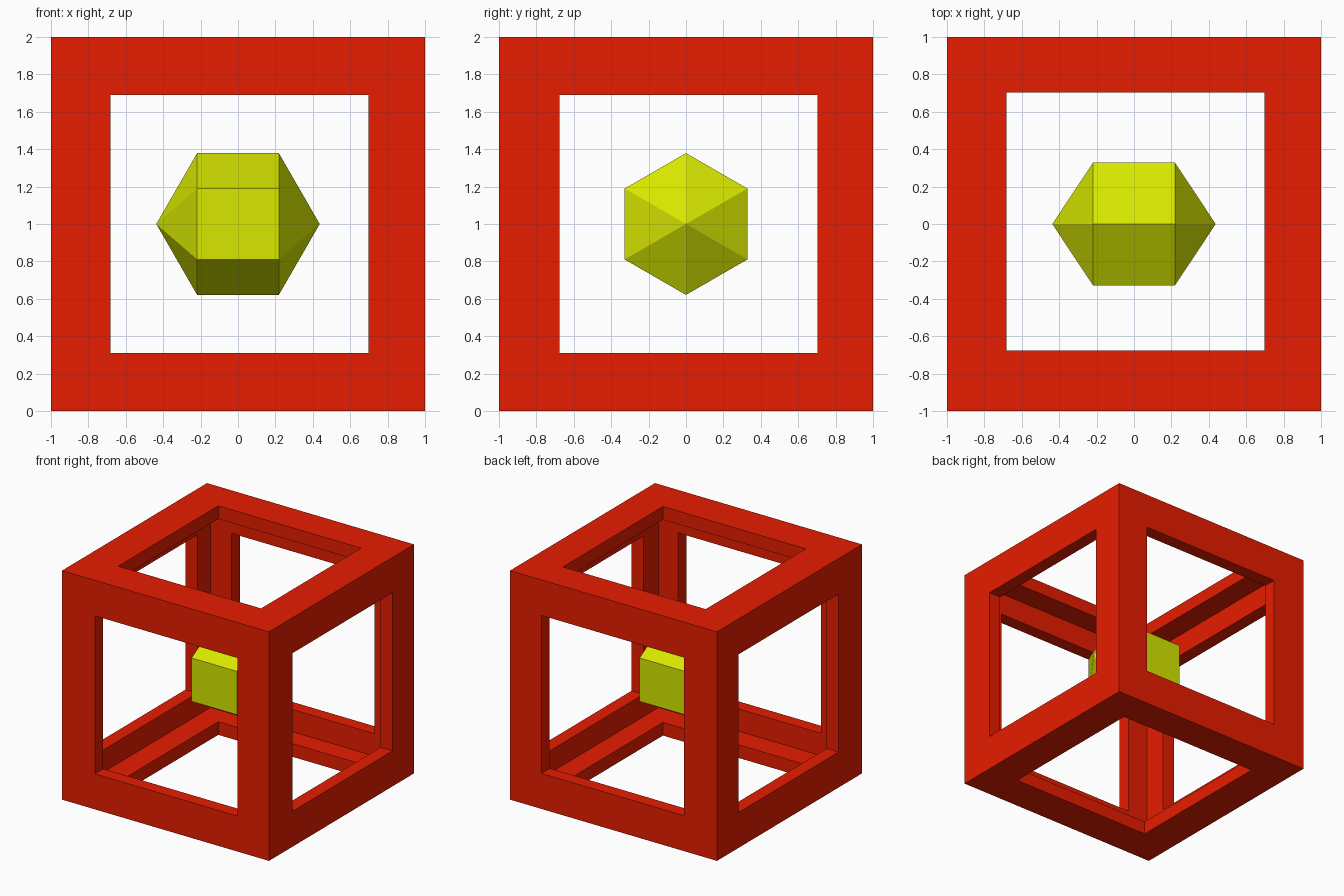
import bpy, bmesh
from math import pi
from mathutils import Matrix, Vector

if "Cube" in bpy.data.objects:
    bpy.data.objects.remove(bpy.data.objects["Cube"])


def material(name, color):
    mat = bpy.data.materials.new(name)
    mat.diffuse_color = (*color, 1)
    mat.use_nodes = True
    mat.node_tree.nodes["Principled BSDF"].inputs["Base Color"].default_value = mat.diffuse_color
    return mat


def finish(bm, name, mat):
    mesh = bpy.data.meshes.new(name)
    bm.to_mesh(mesh)
    bm.free()
    mesh.materials.append(mat)
    obj = bpy.data.objects.new(name, mesh)
    obj.location.z = 1
    bpy.context.collection.objects.link(obj)
    return obj


red = material("red", (0.8, 0.012, 0.0))
yellow = material("yellow", (0.68, 0.8, 0.0))

# Hollow cube frame: inset every side, remove the centres, thicken inward
bm = bmesh.new()
bmesh.ops.create_cube(bm, size=2)
sides = bm.faces[:]
bmesh.ops.inset_individual(bm, faces=sides, thickness=0.31, use_even_offset=True)
shift = Vector((0.007, 0.013, 0))  # openings sit slightly off centre
for face in sides:
    n = face.normal
    for v in face.verts:
        v.co += shift - n * shift.dot(n)
bmesh.ops.delete(bm, geom=sides, context='FACES_ONLY')
frame = finish(bm, "cube_frame", red)
shell = frame.modifiers.new("thickness", 'SOLIDIFY')
shell.thickness = 0.115
shell.offset = -1
shell.use_even_offset = True

# Hexagonal crystal lying along x: prism with a pyramid poked onto each end
bm = bmesh.new()
bmesh.ops.create_cone(bm, cap_ends=True, segments=6, radius1=0.379,
                      radius2=0.379, depth=0.437)
caps = [f for f in bm.faces if len(f.verts) == 6]
bmesh.ops.poke(bm, faces=caps)
for v in bm.verts:
    if v.co.xy.length < 0.01:
        v.co.z *= 2
bmesh.ops.rotate(bm, verts=bm.verts, matrix=Matrix.Rotation(pi / 2, 3, 'Y'))
# Turn so that one ridge points straight up
if max(v.co.z for v in bm.verts) < 0.35:
    bmesh.ops.rotate(bm, verts=bm.verts, matrix=Matrix.Rotation(pi / 6, 3, 'X'))
finish(bm, "crystal", yellow)
